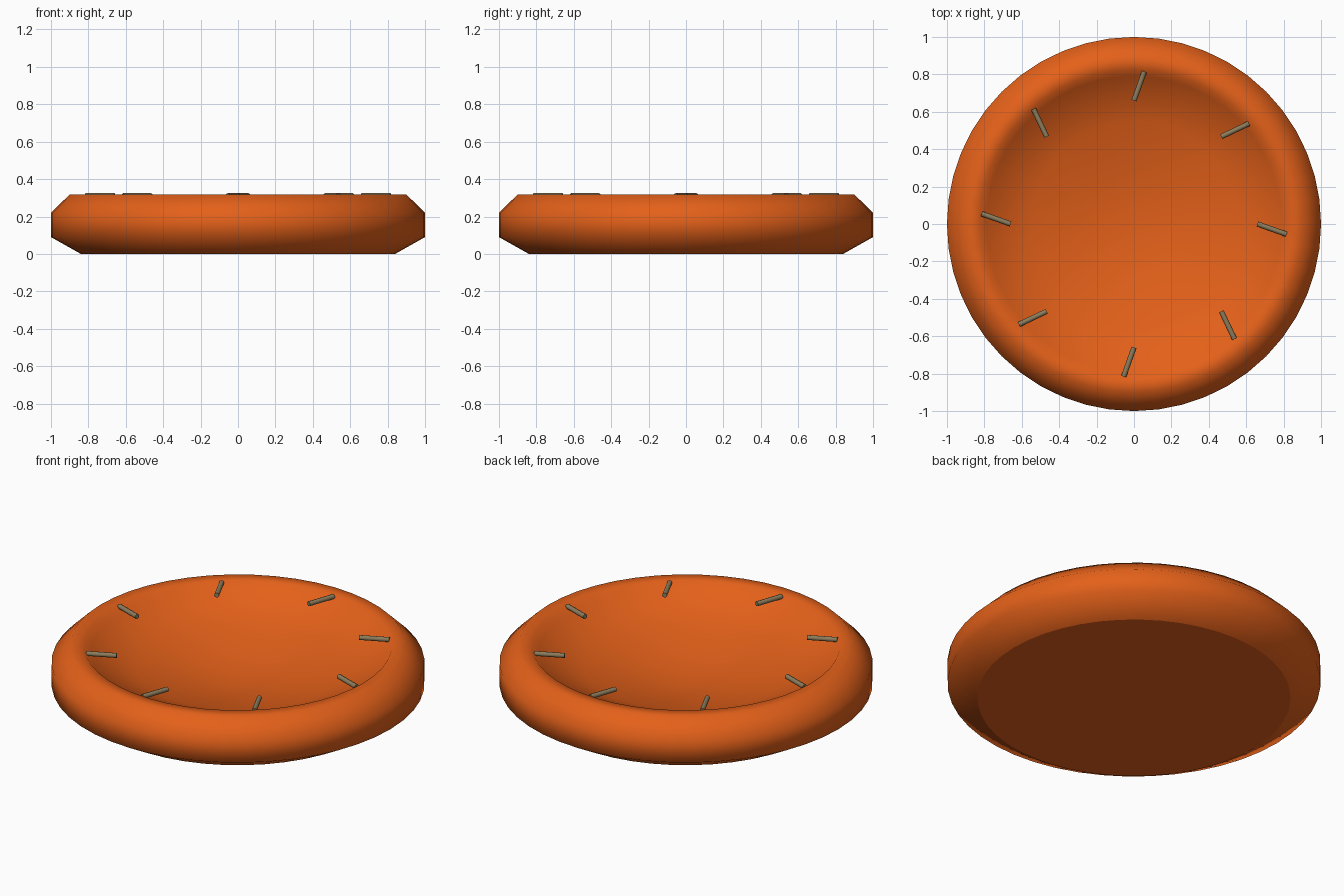
import bpy, bmesh, math

if "Cube" in bpy.data.objects:
    bpy.data.objects.remove(bpy.data.objects["Cube"])

def material(name, rgb):
    m = bpy.data.materials.new(name)
    m.diffuse_color = (*rgb, 1)
    m.use_nodes = True
    m.node_tree.nodes["Principled BSDF"].inputs["Base Color"].default_value = m.diffuse_color
    return m

orange = material("burnt orange", (0.77, 0.118, 0.010))
tan = material("dull tan", (0.26, 0.20, 0.105))

def add_object(name, bm, mat):
    bmesh.ops.recalc_face_normals(bm, faces=bm.faces[:])
    me = bpy.data.meshes.new(name)
    bm.to_mesh(me)
    bm.free()
    me.materials.append(mat)
    ob = bpy.data.objects.new(name, me)
    bpy.context.collection.objects.link(ob)
    return ob

# Dished round body: lathe of (radius, height) points
SIDES = 48
profile = [(0.84, 0), (1.0, 0.09), (1.0, 0.22), (0.90, 0.318),
           (0.825, 0.318), (0.79, 0.275), (0.55, 0.19), (0.28, 0.125)]
bm = bmesh.new()
rings = []
for r, z in profile:
    rings.append([bm.verts.new((r * math.cos(2 * math.pi * i / SIDES),
                                r * math.sin(2 * math.pi * i / SIDES), z))
                  for i in range(SIDES)])
for a, b in zip(rings, rings[1:]):
    for i in range(SIDES):
        j = (i + 1) % SIDES
        bm.faces.new((a[i], a[j], b[j], b[i])).smooth = True
centre = bm.verts.new((0, 0, 0.09))
for i in range(SIDES):
    bm.faces.new((rings[-1][i], rings[-1][(i + 1) % SIDES], centre)).smooth = True
# Flat underside with a crisp edge
base = bm.faces.new(rings[0][::-1])
for e in base.edges:
    e.smooth = False
add_object("dished_body", bm, orange)

# Eight slanted rods round the inner rim
x0, y0, x1, y1 = 0.66, 0.0, 0.815, -0.055
length = math.hypot(x1 - x0, y1 - y0)
slant = math.atan2(y1 - y0, x1 - x0)
mx, my = (x0 + x1) / 2, (y0 + y1) / 2
for k in range(8):
    t = k * math.pi / 4
    bm = bmesh.new()
    bmesh.ops.create_cone(bm, cap_ends=True, segments=8, radius1=0.014,
                          radius2=0.014, depth=length)
    for f in bm.faces:
        f.smooth = len(f.verts) == 4
    for e in bm.edges:
        e.smooth = all(f.smooth for f in e.link_faces)
    ob = add_object(f"rim_rod_{k + 1}", bm, tan)
    ob.location = (mx * math.cos(t) - my * math.sin(t),
                   mx * math.sin(t) + my * math.cos(t), 0.311)
    ob.rotation_euler = (0, math.pi / 2, slant + t)
